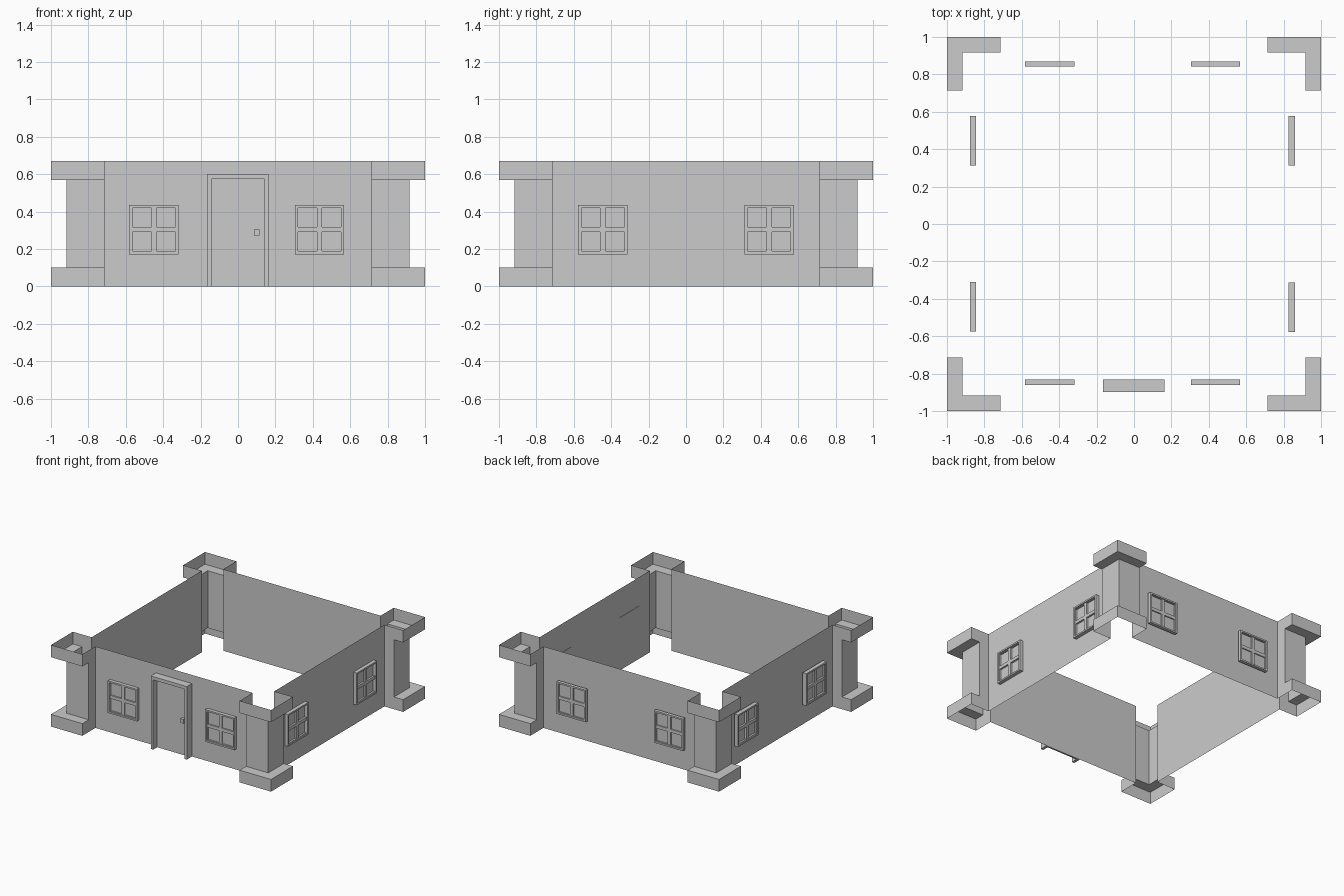
import bpy
import math
from mathutils import Matrix

if "Cube" in bpy.data.objects:
    bpy.data.objects.remove(bpy.data.objects["Cube"])

W = 0.83               # distance of wall sheets from the centre
E = 0.715              # where the corner posts begin
S, P = 1.0, 0.917      # outer reach of corner bands and posts
H, Z0, Z1 = 0.67, 0.10, 0.57


def make(name, verts, faces, turn=0):
    """Mesh object, turned about z in quarter turns (0 front, 1 right, 2 back, 3 left)."""
    me = bpy.data.meshes.new(name)
    me.from_pydata(verts, [], faces)
    me.transform(Matrix.Rotation(turn * math.pi / 2, 4, 'Z'))
    me.update()
    ob = bpy.data.objects.new(name, me)
    bpy.context.collection.objects.link(ob)
    return ob


def box(name, x0, x1, y0, y1, z0, z1):
    v = [(x, y, z) for z in (z0, z1) for x, y in ((x0, y0), (x1, y0), (x1, y1), (x0, y1))]
    f = [(3, 2, 1, 0), (4, 5, 6, 7)] + [(i, (i + 1) % 4, 4 + (i + 1) % 4, 4 + i) for i in range(4)]
    return make(name, v, f)


def wall(turn):
    make("wall", [(-E, -W, 0), (E, -W, 0), (E, -W, H), (-E, -W, H)], [(0, 1, 2, 3)], turn)


def corner(turn):
    """Open corner shell: wide bands at foot and head, narrower post between."""
    v, f = [], []
    for s, z0, z1 in ((S, 0, Z0), (P, Z0, Z1), (S, Z1, H)):
        path = [(E, -W), (E, -s), (s, -s), (s, -E), (W, -E)]
        b = len(v)
        v += [(x, y, z) for z in (z0, z1) for x, y in path]
        f += [(b + i, b + i + 1, b + i + 6, b + i + 5) for i in range(4)]
    for z, up in ((Z0, True), (Z1, False)):
        b = len(v)
        v += [(x, y, z) for x, y in ((E, -S), (S, -S), (S, -E), (E, -P), (P, -P), (P, -E))]
        for q in ((0, 1, 4, 3), (1, 2, 5, 4)):
            q = q if up else q[::-1]
            f.append(tuple(b + i for i in q))
    make("corner_post", v, f, turn)


def window(turn, cx, back, front):
    """Stepped relief: raised rim, lower bars, sunken panes, flat back."""
    g = (-0.132, -0.119, -0.115, -0.0135, 0.0135, 0.115, 0.119, 0.132)
    n, cz = len(g) - 1, 0.303
    v, f = [], []

    def quad(*pts):
        b = len(v)
        v.extend((cx + x, -d, cz + z) for x, d, z in pts)
        f.append((b, b + 1, b + 2, b + 3))

    def level(i, j):
        if not (0 <= i < n and 0 <= j < n):
            return back
        if i in (0, n - 1) or j in (0, n - 1):
            return front
        return back + 0.010 if i in (2, 4) and j in (2, 4) else front - 0.008

    for i in range(n + 1):
        for j in range(n + 1):
            d, left, low = level(i, j), level(i - 1, j), level(i, j - 1)
            if i < n and j < n:
                x0, x1, z0, z1 = g[i], g[i + 1], g[j], g[j + 1]
                quad((x0, d, z0), (x1, d, z0), (x1, d, z1), (x0, d, z1))
            if j < n and d != left:
                quad((g[i], left, g[j]), (g[i], d, g[j]), (g[i], d, g[j + 1]), (g[i], left, g[j + 1]))
            if i < n and d != low:
                quad((g[i], low, g[j]), (g[i + 1], low, g[j]), (g[i + 1], d, g[j]), (g[i], d, g[j]))
    a, b = g[0], g[-1]
    quad((a, back, a), (a, back, b), (b, back, b), (b, back, a))
    make("window", v, f, turn)


# walls, corners and windows on all four sides
SIDES = [  # window centres, back and front distance
    (-0.450, 0.436, 0.831, 0.860),
    (-0.445, 0.445, 0.827, 0.860),
    (-0.436, 0.450, 0.843, 0.870),
    (-0.445, 0.442, 0.844, 0.877),
]
for t, (c0, c1, back, front) in enumerate(SIDES):
    wall(t)
    corner(t)
    window(t, c0, back, front)
    window(t, c1, back, front)

# door frame as one upside-down U
U = [(-0.165, 0), (-0.143, 0), (-0.143, 0.573), (0.141, 0.573),
     (0.141, 0), (0.163, 0), (0.163, 0.60), (-0.165, 0.60)]
fv = [(x, y, z) for y in (-0.897, -0.831) for x, z in U]
ff = [(0, 1, 2, 7), (2, 3, 6, 7), (3, 4, 5, 6)]
ff += [tuple(i + 8 for i in q[::-1]) for q in ff]
ff += [((i + 1) % 8, i, i + 8, (i + 1) % 8 + 8) for i in range(8)]
make("door_frame", fv, ff)

# door leaf and handle
box("door", -0.143, 0.141, -0.845, -0.831, 0, 0.573)
box("door_handle", 0.086, 0.114, -0.872, -0.845, 0.273, 0.305)
